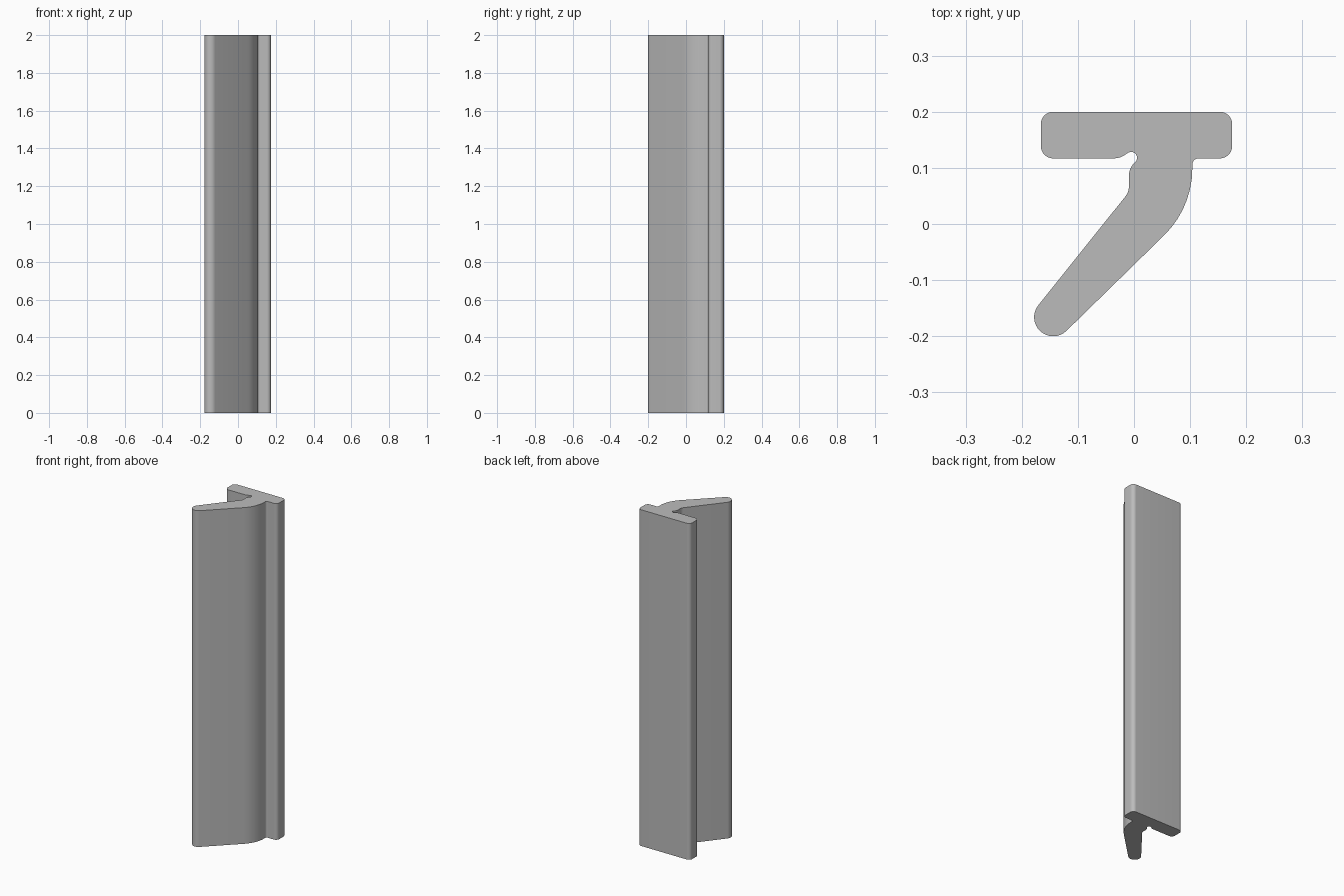
import bpy
import bmesh
from math import cos, sin, tan, radians, ceil
from mathutils import Vector

if "Cube" in bpy.data.objects:
    bpy.data.objects.remove(bpy.data.objects["Cube"])

HEIGHT = 2.0


def arc(cx, cy, r, start, end, steps=16):
    """Points on an arc, angles in degrees."""
    angles = [radians(start + (end - start) * i / steps) for i in range(steps + 1)]
    return [Vector((cx + r * cos(a), cy + r * sin(a))) for a in angles]


def fillet(before, corner, after, r):
    """Points rounding one corner with radius r."""
    u, v = (before - corner).normalized(), (after - corner).normalized()
    half = u.angle(v) / 2
    centre = corner + (u + v).normalized() * (r / sin(half))
    first = corner + u * (r / tan(half)) - centre
    last = corner + v * (r / tan(half)) - centre
    sweep = first.angle_signed(last)
    steps = max(4, ceil(abs(sweep) / radians(7)))
    points = []
    for i in range(steps + 1):
        a = -sweep * i / steps
        points.append(centre + Vector((first.x * cos(a) - first.y * sin(a),
                                       first.x * sin(a) + first.y * cos(a))))
    return points


# Cross-section: corners (x, y, radius) and ready-made arcs, counter-clockwise
notch = arc(-0.005, 0.118, 0.0105, 125, -45)
tip = arc(-0.144, -0.166, 0.034, 141, 314.3)
path = [
    (-0.166, 0.2, 0.022), (-0.166, 0.117, 0.022),   # flange, right end
    (-0.025, 0.117, 0.035), notch, (-0.009, 0.099, 0.03),
    (-0.009, 0.057, 0.03), tip, (0.104, 0.029, 0.167),   # slanted lip
    (0.104, 0.117, 0.011),
    (0.175, 0.117, 0.022), (0.175, 0.2, 0.022),     # flange, left end
]


def end_point(item, index):
    return item[index] if isinstance(item, list) else Vector(item[:2])


outline = []
for i, item in enumerate(path):
    if isinstance(item, list):
        outline += item
    else:
        before = end_point(path[i - 1], -1)
        after = end_point(path[(i + 1) % len(path)], 0)
        outline += fillet(before, Vector(item[:2]), after, item[2])

# Extrude the cross-section into the full-height strip
bm = bmesh.new()
base = bm.faces.new([bm.verts.new((p.x, p.y, 0)) for p in outline])
result = bmesh.ops.extrude_face_region(bm, geom=[base], use_keep_orig=True)
top = [g for g in result["geom"] if isinstance(g, bmesh.types.BMVert)]
bmesh.ops.translate(bm, verts=top, vec=(0, 0, HEIGHT))
bmesh.ops.recalc_face_normals(bm, faces=bm.faces)
mesh = bpy.data.meshes.new("seal_strip")
bm.to_mesh(mesh)
bm.free()

strip = bpy.data.objects.new("seal_strip", mesh)
bpy.context.collection.objects.link(strip)

# Plain grey material
grey = bpy.data.materials.new("plain_grey")
grey.use_nodes = True
colour = (0.5, 0.5, 0.5, 1)
grey.diffuse_color = colour
grey.node_tree.nodes["Principled BSDF"].inputs["Base Color"].default_value = colour
mesh.materials.append(grey)

# Smooth curves, sharp end caps
bpy.ops.object.select_all(action="DESELECT")
strip.select_set(True)
bpy.context.view_layer.objects.active = strip
bpy.ops.object.shade_smooth_by_angle(angle=radians(30))
